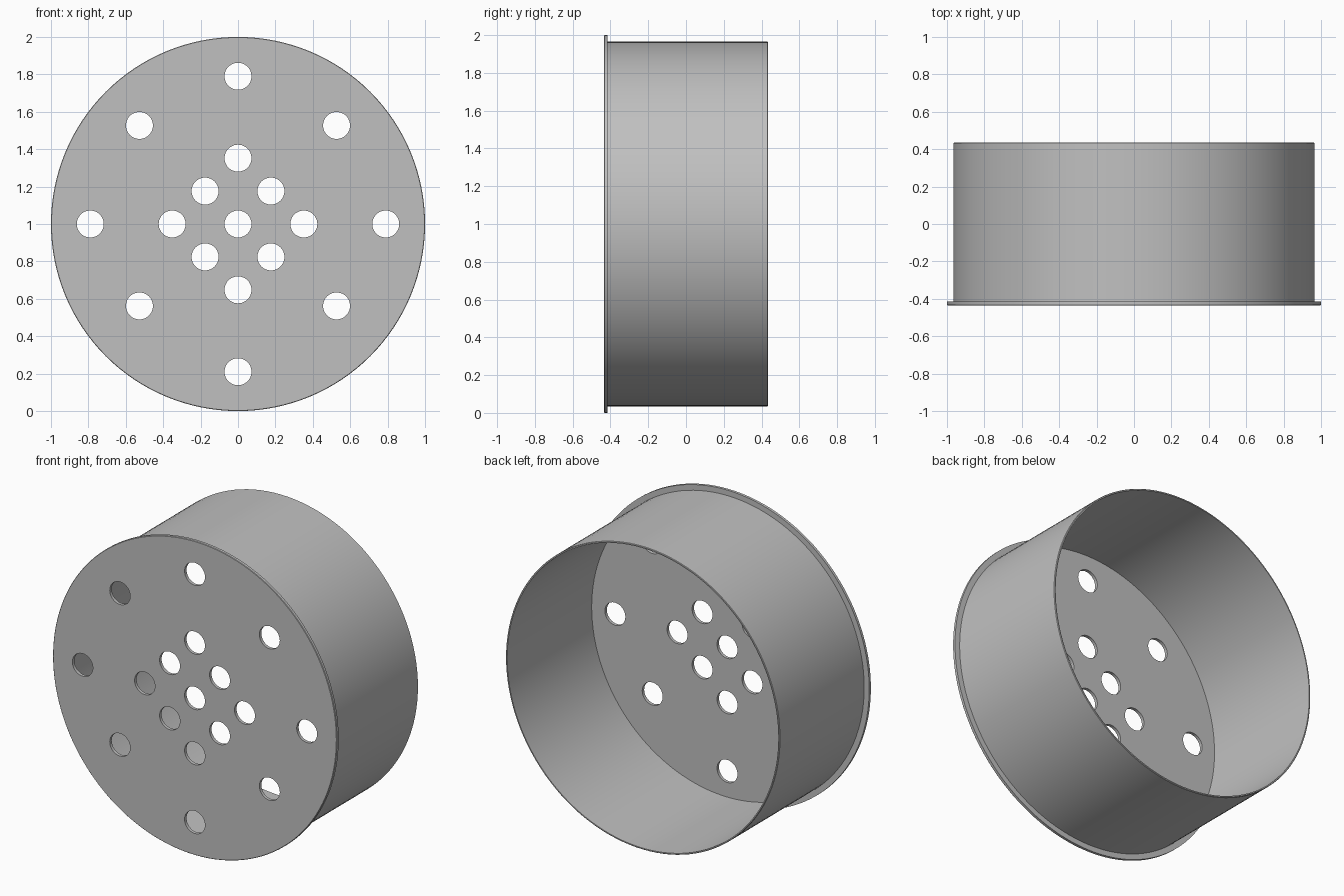
import bpy
import bmesh
import math
from mathutils import Matrix, Vector

if "Cube" in bpy.data.objects:
    bpy.data.objects.remove(bpy.data.objects["Cube"], do_unlink=True)

FRONT, BACK = -0.435, 0.435
FLOOR = 0.02          # plate thickness
EDGE = 0.003          # small edge break
DRUM_R, WALL = 0.965, 0.01
HOLE_R = 0.072

grey = bpy.data.materials.new("plain_grey")
grey.use_nodes = True
colour = (0.53, 0.53, 0.53, 1)
grey.diffuse_color = colour
grey.node_tree.nodes["Principled BSDF"].inputs["Base Color"].default_value = colour


def make_object(name, bm):
    bmesh.ops.recalc_face_normals(bm, faces=bm.faces)
    mesh = bpy.data.meshes.new(name)
    bm.to_mesh(mesh)
    bm.free()
    mesh.materials.append(grey)
    obj = bpy.data.objects.new(name, mesh)
    bpy.context.collection.objects.link(obj)
    return obj


# Flanged cup: section (radius, y) turned about the y axis, both ends capped
section = [
    (1 - EDGE, FRONT), (1, FRONT + EDGE),
    (1, FRONT + FLOOR), (DRUM_R, FRONT + FLOOR),
    (DRUM_R, BACK - EDGE), (DRUM_R - EDGE, BACK),
    (DRUM_R - WALL, BACK), (DRUM_R - WALL, FRONT + FLOOR),
]
bm = bmesh.new()
verts = [bm.verts.new((r, y, 0)) for r, y in section]
edges = [bm.edges.new(pair) for pair in zip(verts, verts[1:])]
bmesh.ops.spin(bm, geom=verts + edges, cent=(0, 0, 0), axis=(0, 1, 0),
               angle=math.tau, steps=128, use_duplicate=False)
bmesh.ops.remove_doubles(bm, verts=bm.verts, dist=0.0005)
bmesh.ops.holes_fill(bm, edges=[e for e in bm.edges if e.is_boundary], sides=0)
bmesh.ops.translate(bm, verts=bm.verts, vec=(0, 0, 1))
cup = make_object("perforated_cup", bm)

# Hole pattern: centre, inner ring, outer ring (lower diagonals sit higher)
holes = [(0, 0)]
for ring in (0.352, 0.79):
    holes += [(ring, 0), (-ring, 0), (0, ring), (0, -ring)]
for x, up, down in ((0.176, 0.176, -0.176), (0.527, 0.527, -0.438)):
    holes += [(side * x, z) for side in (-1, 1) for z in (up, down)]

bm = bmesh.new()
turn = Matrix.Rotation(math.pi / 2, 4, "X")
for x, z in holes:
    place = Matrix.Translation(Vector((x, FRONT, 1 + z))) @ turn
    bmesh.ops.create_cone(bm, cap_ends=True, segments=48, radius1=HOLE_R,
                          radius2=HOLE_R, depth=0.2, matrix=place)
cutter = make_object("hole_cutter", bm)
cutter.hide_render = True

# Drill the plate
drill = cup.modifiers.new("holes", "BOOLEAN")
drill.operation = "DIFFERENCE"
drill.solver = "EXACT"
drill.object = cutter
bpy.ops.object.select_all(action="DESELECT")
cup.select_set(True)
bpy.context.view_layer.objects.active = cup
bpy.ops.object.modifier_apply(modifier=drill.name)
bpy.data.objects.remove(cutter, do_unlink=True)
bpy.ops.object.shade_smooth_by_angle(angle=math.radians(30))
